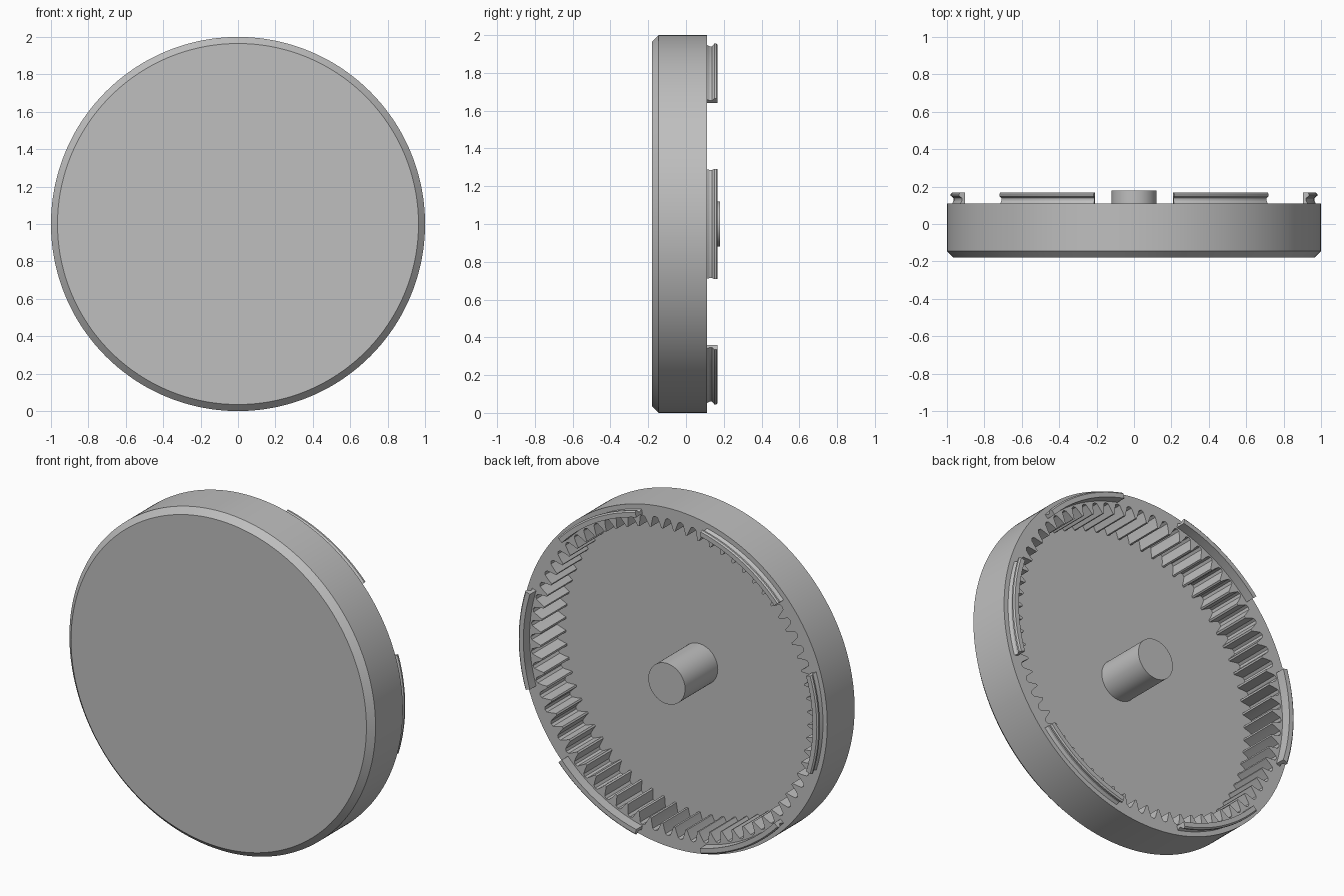
import bpy, bmesh, math

cube = bpy.data.objects.get("Cube")
if cube:
    bpy.data.objects.remove(cube, do_unlink=True)

grey = bpy.data.materials.new("light_grey")
grey.use_nodes = True
COLOUR = (0.52, 0.52, 0.52, 1)
grey.diffuse_color = COLOUR
grey.node_tree.nodes["Principled BSDF"].inputs["Base Color"].default_value = COLOUR

TEETH = 70
BACK, FLOOR, FRONT = 0.11, -0.125, -0.18
# one tooth pitch: fraction of the pitch, radius
TOOTH = [(0, 0.937), (0.18, 0.93), (0.32, 0.90), (0.43, 0.873),
         (0.57, 0.873), (0.68, 0.90), (0.82, 0.93)]


def point(r, angle, y):
    return (r * math.cos(angle), y, 1 + r * math.sin(angle))


def finish(name, bm):
    bmesh.ops.recalc_face_normals(bm, faces=bm.faces)
    mesh = bpy.data.meshes.new(name)
    bm.to_mesh(mesh)
    bm.free()
    mesh.materials.append(grey)
    obj = bpy.data.objects.new(name, mesh)
    bpy.context.collection.objects.link(obj)
    bpy.ops.object.select_all(action="DESELECT")
    obj.select_set(True)
    bpy.context.view_layer.objects.active = obj
    bpy.ops.object.shade_smooth_by_angle(angle=math.radians(28))
    return obj


def loft(name, loops, closed):
    """Skin equal-length loops; closed joins the last loop to the first, otherwise both ends are capped."""
    bm = bmesh.new()
    rings = [[bm.verts.new(p) for p in loop] for loop in loops]
    n = len(rings[0])
    pairs = list(zip(rings, rings[1:]))
    if closed:
        pairs.append((rings[-1], rings[0]))
    else:
        bm.faces.new(rings[0])
        bm.faces.new(rings[-1])
    for a, b in pairs:
        for i in range(n):
            j = (i + 1) % n
            bm.faces.new((a[i], a[j], b[j], b[i]))
    return finish(name, bm)


# Round cap with chamfered front edge and internal gear teeth in the back recess
step = 2 * math.pi / TEETH
gear = [((t + f) * step, r) for t in range(TEETH) for f, r in TOOTH]


def circle(r, y):
    return [point(r, a, y) for a, _ in gear]


loft("toothed_cap", [
    circle(0.965, FRONT),
    circle(1.0, FRONT + 0.035),
    circle(1.0, BACK),
    [point(r, a, BACK) for a, r in gear],
    [point(r, a, FLOOR) for a, r in gear],
], closed=False)

# Centre pin
SIDES = 64
loft("centre_pin", [
    [point(0.12, 2 * math.pi * i / SIDES, y) for i in range(SIDES)]
    for y in (FLOOR - 0.01, 0.18)
], closed=False)

# Six curved snap tabs with an outward lip
LIP = [(0.945, 0.10), (0.945, 0.168), (0.972, 0.168), (0.98, 0.161),
       (0.98, 0.151), (0.964, 0.138), (0.964, 0.125), (0.972, 0.11), (0.972, 0.10)]
HALF = math.radians(17.3)
SEGMENTS = 20
for k in range(6):
    middle = k * math.pi / 3
    angles = [middle - HALF + 2 * HALF * s / SEGMENTS for s in range(SEGMENTS + 1)]
    loft(f"snap_tab_{k + 1}", [[point(r, a, y) for r, y in LIP] for a in angles], closed=False)
